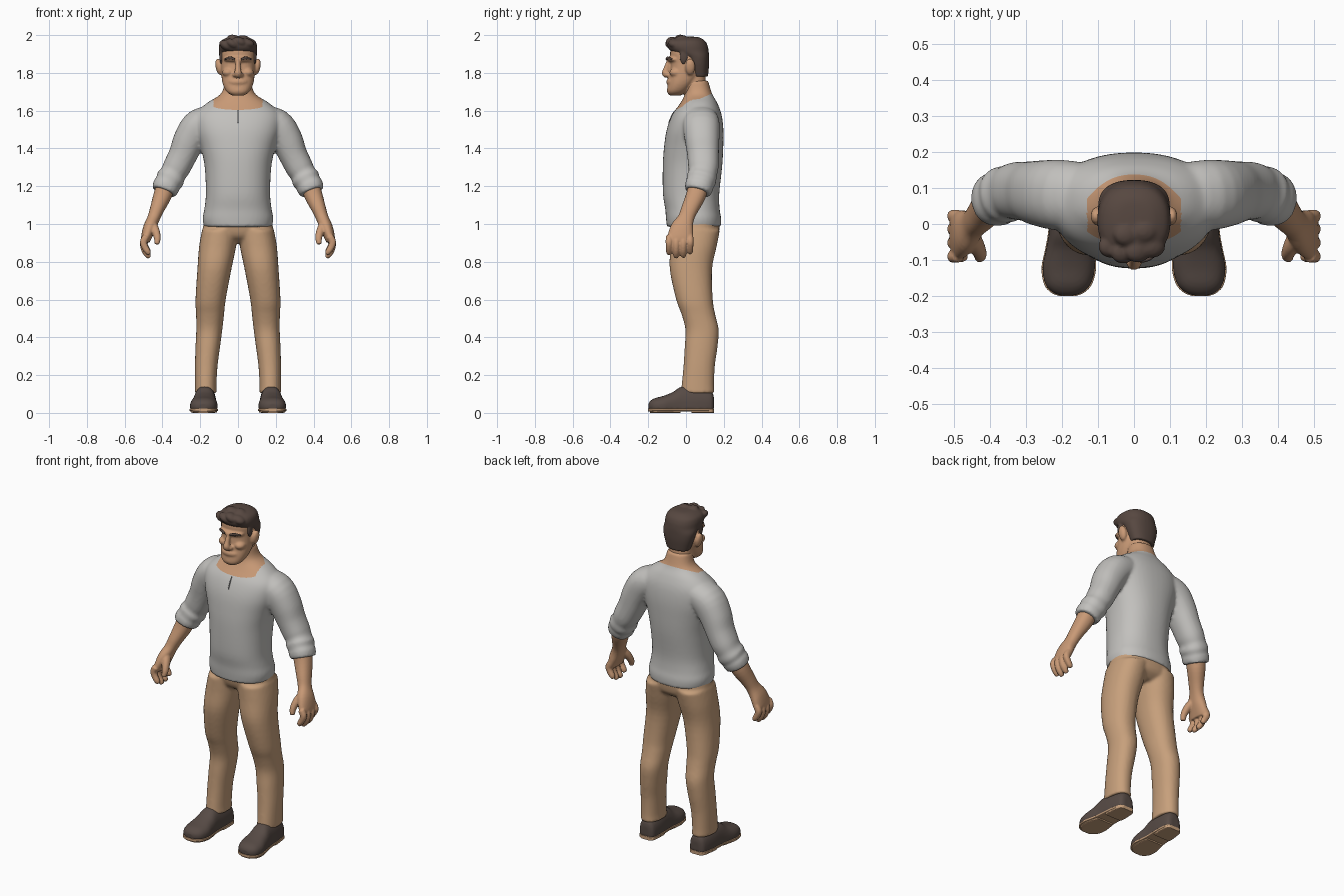
import bpy, bmesh, math
from mathutils import Vector, Matrix
from mathutils.bvhtree import BVHTree

X, Y, Z = Vector((1, 0, 0)), Vector((0, 1, 0)), Vector((0, 0, 1))


def material(name, rgb):
    m = bpy.data.materials.new(name)
    m.diffuse_color = (*rgb, 1)
    return m


SKIN = material("skin", (0.58, 0.32, 0.18))
SHIRT = material("light grey cloth", (0.54, 0.53, 0.51))
PANTS = material("tan cloth", (0.57, 0.35, 0.20))
HAIR = material("dark brown hair", (0.095, 0.064, 0.052))
SHOE = material("dark brown leather", (0.095, 0.07, 0.06))
SLIT = material("grey seam", (0.18, 0.18, 0.18))


def interpolate(rows, n=4):
    """Catmull-Rom curve through rows of numbers."""
    out = []
    for i in range(len(rows) - 1):
        a, b = rows[max(i - 1, 0)], rows[i]
        c, d = rows[i + 1], rows[min(i + 2, len(rows) - 1)]
        for k in range(n):
            t = k / n
            out.append([q + t / 2 * (r - p) + t * t / 2 * (2 * p - 5 * q + 4 * r - s)
                        + t ** 3 / 2 * (3 * q - p - 3 * r + s)
                        for p, q, r, s in zip(a, b, c, d)])
    return out + [list(rows[-1])]


def tube(bm, rows, axis=None, power=2.2, sides=32, floor=None):
    """Loft superellipse sections; rows are (x, y, z, side radius, depth radius)."""
    rows = interpolate(rows)
    pts = [Vector(r[:3]) for r in rows]
    rings = []
    for i, r in enumerate(rows):
        t = axis or (pts[min(i + 1, len(pts) - 1)] - pts[max(i - 1, 0)]).normalized()
        ref = Z if abs(t.y) > 0.9 else Y
        b = (ref - t * ref.dot(t)).normalized()
        a = b.cross(t)
        ring = []
        for k in range(sides):
            c, s = math.cos(math.tau * k / sides), math.sin(math.tau * k / sides)
            u = math.copysign(abs(c) ** (2 / power), c) * r[3]
            v = math.copysign(abs(s) ** (2 / power), s) * r[4]
            p = pts[i] + a * u + b * v
            if floor is not None:
                p.z = max(p.z, floor)
            ring.append(bm.verts.new(p))
        rings.append(ring)
    for lo, hi in zip(rings, rings[1:]):
        for k in range(sides):
            j = (k + 1) % sides
            bm.faces.new((lo[k], lo[j], hi[j], hi[k]))
    bm.faces.new(rings[0][::-1])
    bm.faces.new(rings[-1])


def blob(bm, centre, radii, rot=0.0):
    m = Matrix.Translation(centre) @ Matrix.Rotation(rot, 4, 'Y') @ Matrix.Diagonal((*radii, 1))
    bmesh.ops.create_uvsphere(bm, u_segments=24, v_segments=14, radius=1, matrix=m)


def finish(bm, name, mat, voxel=0, smooth=4):
    """Make an object, fuse its pieces into one skin and shade it smooth."""
    bmesh.ops.recalc_face_normals(bm, faces=bm.faces)
    me = bpy.data.meshes.new(name)
    bm.to_mesh(me)
    bm.free()
    ob = bpy.data.objects.new(name, me)
    bpy.context.collection.objects.link(ob)
    if voxel:
        r = ob.modifiers.new("fuse", 'REMESH')
        r.mode, r.voxel_size = 'VOXEL', voxel
        s = ob.modifiers.new("soften", 'SMOOTH')
        s.factor, s.iterations = 0.5, smooth
        dg = bpy.context.evaluated_depsgraph_get()
        me = bpy.data.meshes.new_from_object(ob.evaluated_get(dg))
        ob.modifiers.clear()
        ob.data = me
    me.materials.clear()
    me.materials.append(mat)
    for p in me.polygons:
        p.use_smooth, p.material_index = True, 0
    return ob


# Shirt with sleeves and neck base
bm = bmesh.new()
tube(bm, [(0, .042, .985, .180, .143), (0, .040, 1.03, .187, .146), (0, .034, 1.08, .178, .144),
          (0, .027, 1.16, .170, .149), (0, .034, 1.30, .176, .157), (0, .040, 1.40, .196, .157),
          (0, .048, 1.50, .225, .150), (0, .058, 1.58, .225, .130), (0, .068, 1.64, .165, .098),
          (0, .066, 1.69, .090, .072), (0, .055, 1.76, .068, .062)], Z, 2.3, 48)
for s in (1, -1):
    tube(bm, [(s * .10, .075, 1.56, .07, .09), (s * .20, .08, 1.525, .088, .098),
              (s * .255, .085, 1.45, .085, .092), (s * .29, .09, 1.37, .076, .084),
              (s * .325, .092, 1.30, .073, .080), (s * .345, .088, 1.265, .068, .075),
              (s * .358, .082, 1.24, .076, .080), (s * .372, .074, 1.215, .068, .074),
              (s * .380, .070, 1.20, .072, .076), (s * .392, .062, 1.17, .066, .070)])
shirt = finish(bm, "shirt", SHIRT, .009, 5)
# Cut the round neckline and colour everything above it as skin
shirt.data.materials.append(SKIN)
base, normal = Vector((0, -.05, 1.607)), Vector((0, -.45, 1)).normalized()
bm = bmesh.new()
bm.from_mesh(shirt.data)
bmesh.ops.bisect_plane(bm, geom=bm.verts[:] + bm.edges[:] + bm.faces[:], dist=1e-5,
                       plane_co=base, plane_no=normal)
for f in bm.faces:
    c = f.calc_center_median()
    f.material_index = int((c - base).dot(normal) > 0 and abs(c.x) < .13)
tree = BVHTree.FromBMesh(bm)
bm.to_mesh(shirt.data)
bm.free()
# Slit below the collar
rows = []
for k in range(5):
    hit = tree.ray_cast(Vector((0, -1, 1.535 + k * .016)), Y)[0]
    if hit:
        rows.append((0, hit.y, hit.z, .003, .003))
bm = bmesh.new()
tube(bm, rows, sides=8)
finish(bm, "collar_slit", SLIT)

# Trousers
bm = bmesh.new()
tube(bm, [(0, .055, .90, .10, .07), (0, .052, .94, .182, .118), (0, .048, 1.02, .178, .132)], Z, 2.3, 48)
for s in (1, -1):
    tube(bm, [(s * .170, .062, .105, .058, .090), (s * .171, .063, .15, .057, .086),
              (s * .168, .070, .25, .060, .083), (s * .160, .080, .35, .065, .087),
              (s * .152, .085, .44, .069, .088), (s * .148, .066, .52, .074, .089),
              (s * .145, .045, .60, .080, .097), (s * .125, .026, .76, .090, .112),
              (s * .108, .040, .88, .098, .122), (s * .094, .050, .97, .096, .130)], Z)
finish(bm, "trousers", PANTS, .009, 4)

# Head with jaw, brow, nose and ears
bm = bmesh.new()
tube(bm, [(0, -.058, 1.680, .030, .028), (0, -.048, 1.70, .060, .052), (0, -.026, 1.74, .080, .070),
          (0, -.004, 1.79, .088, .083), (0, .008, 1.85, .090, .088), (0, .010, 1.91, .091, .094),
          (0, .010, 1.95, .075, .080), (0, .010, 1.97, .045, .05)], Z, 2.3)
tube(bm, [(0, .060, 1.66, .075, .065), (0, .05, 1.72, .068, .060), (0, .04, 1.80, .068, .060)], Z)
blob(bm, (0, -.058, 1.752), (.062, .046, .030))
blob(bm, (0, -.066, 1.706), (.050, .036, .027))
blob(bm, (0, -.058, 1.872), (.078, .045, .018))
tube(bm, [(0, -.088, 1.865, .012, .014), (0, -.102, 1.825, .014, .016),
          (0, -.109, 1.798, .020, .019), (0, -.100, 1.780, .016, .012)])
for s in (1, -1):
    blob(bm, (s * .018, -.094, 1.790), (.013, .016, .011))
    blob(bm, (s * .052, -.052, 1.802), (.032, .036, .024))
    blob(bm, (s * .100, .022, 1.832), (.019, .027, .044), s * .2)
finish(bm, "head", SKIN, .006, 3)

# Eyebrows
for s, side in ((1, "left"), (-1, "right")):
    bm = bmesh.new()
    tube(bm, [(s * .018, -.103, 1.872, .006, .005), (s * .042, -.096, 1.879, .008, .006),
              (s * .070, -.074, 1.872, .004, .004)], sides=10)
    finish(bm, side + "_eyebrow", HAIR)

# Hair: cap, sideburns and swept tufts
bm = bmesh.new()
tube(bm, [(0, .070, 1.780, .070, .046), (0, .064, 1.84, .090, .058), (0, .054, 1.885, .099, .068),
          (0, .020, 1.915, .101, .100), (0, .008, 1.945, .101, .106), (0, .008, 1.97, .090, .092),
          (0, .010, 1.988, .055, .060), (0, .01, 1.992, .02, .02)], Z, 2.3)
for s in (1, -1):
    blob(bm, (s * .088, -.012, 1.885), (.010, .022, .040))
for x, y, z, r in ((-.065, -.062, 1.945, .6), (-.03, -.078, 1.955, .5), (.01, -.075, 1.965, .4),
                   (.05, -.062, 1.958, .3), (-.02, -.03, 1.978, .3), (.03, -.02, 1.976, .2)):
    blob(bm, (x, y, z), (.038, .032, .023), r)
finish(bm, "hair", HAIR, .006, 2)

for s, side in ((1, "left"), (-1, "right")):
    # Forearm, palm, curled fingers and thumb
    bm = bmesh.new()
    tube(bm, [(s * .375, .07, 1.22, .050, .055), (s * .400, .052, 1.15, .048, .052),
              (s * .428, .020, 1.08, .038, .045), (s * .447, .000, 1.03, .033, .043),
              (s * .468, -.020, .98, .034, .060), (s * .485, -.030, .93, .028, .068),
              (s * .490, -.032, .905, .022, .064)])
    for y, dz in ((-.090, .018), (-.052, 0), (-.014, .003), (.022, .022)):
        tube(bm, [(s * .486, y, .935, .019, .017), (s * .500, y, .900 + dz / 3, .019, .018),
                  (s * .494, y, .862 + dz, .018, .017), (s * .478, y, .836 + dz, .016, .016),
                  (s * .468, y, .822 + dz, .010, .010)], sides=16)
    tube(bm, [(s * .455, -.03, 1.00, .024, .028), (s * .436, -.062, .965, .021, .023),
              (s * .427, -.085, .925, .018, .018), (s * .430, -.094, .893, .013, .013)], sides=16)
    finish(bm, side + "_arm_and_hand", SKIN, .005, 3)

    # Shoe upper: heel to toe (y, top height, half width)
    prof = [(.148, .080, .025), (.132, .115, .048), (.06, .135, .058), (-.02, .140, .060),
            (-.07, .110, .066), (-.12, .090, .073), (-.165, .078, .064), (-.188, .064, .045),
            (-.198, .050, .022)]
    cx = lambda y: s * (.175 - .05 * (y - .0))
    bm = bmesh.new()
    tube(bm, [(cx(y), y, .035, w, h - .035) for y, h, w in prof], -Y, 2.4, floor=.018)
    finish(bm, side + "_shoe", SHOE, .006, 2)
    # Sole with a thicker heel block
    bm = bmesh.new()
    tube(bm, [(cx(y), y - .002, .016, w * 1.04, .008) for y, h, w in prof], -Y, 6)
    tube(bm, [(cx(y), y, .010, w, .010) for y, w in ((.148, .03), (.13, .05), (.06, .058), (.03, .056))], -Y, 6)
    tube(bm, [(cx(y), y, .010, w, .010) for y, w in ((-.03, .055), (-.11, .07), (-.165, .06), (-.19, .03))], -Y, 6)
    sole = finish(bm, side + "_sole", PANTS)
    sole.data.shade_flat()
